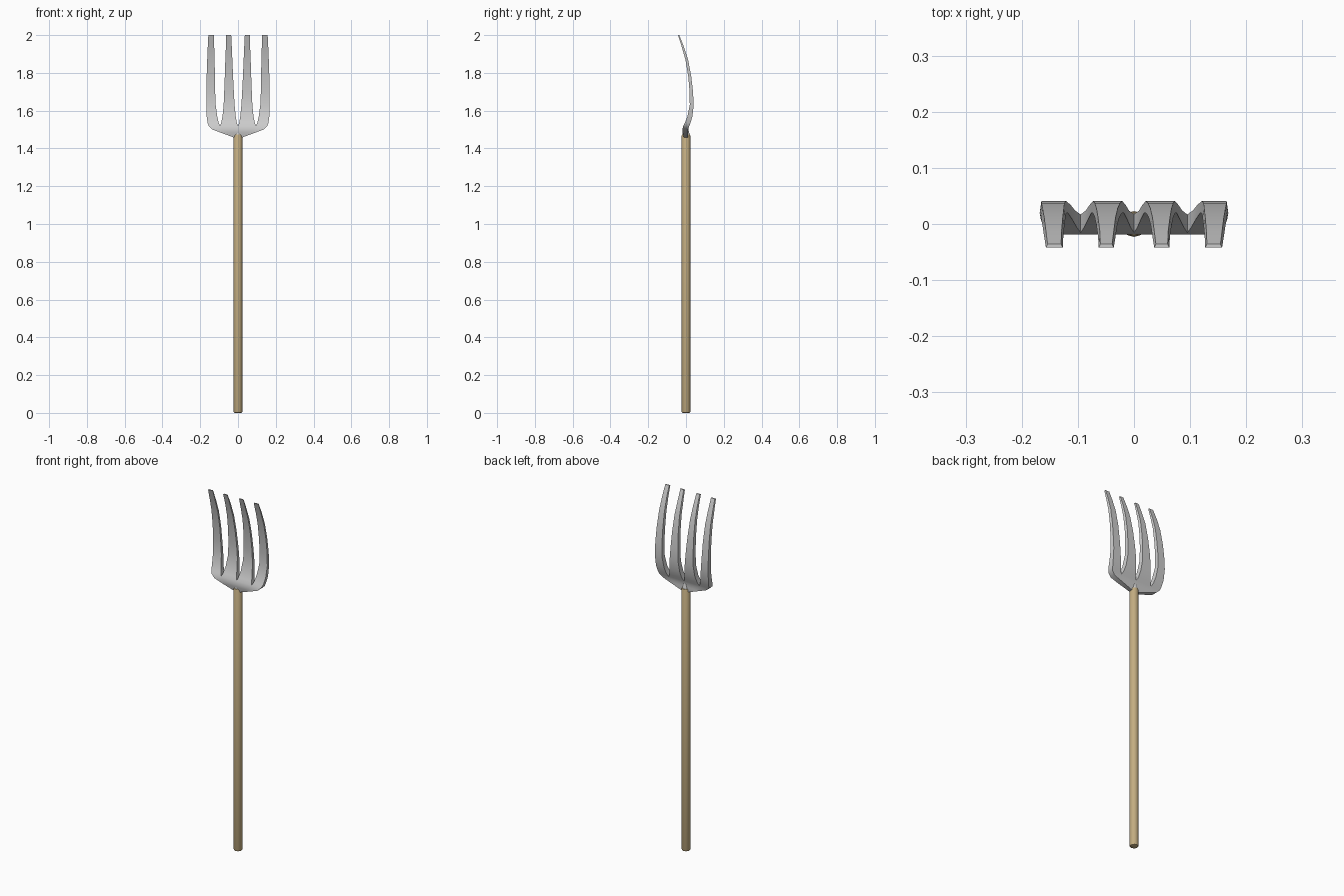
import bpy, bmesh

if "Cube" in bpy.data.objects:
    bpy.data.objects.remove(bpy.data.objects["Cube"])

# Wooden handle: round pole with softened ends
bpy.ops.mesh.primitive_cylinder_add(vertices=12, radius=0.023, depth=1.475, location=(0, 0, 0.7375))
handle = bpy.context.object
handle.name = "handle"
bm = bmesh.new()
bm.from_mesh(handle.data)
rims = [e for e in bm.edges if abs(e.verts[0].co.z - e.verts[1].co.z) < 1e-5]
bmesh.ops.bevel(bm, geom=rims, offset=0.007, segments=2, affect='EDGES', profile=0.5)
bm.to_mesh(handle.data)
bm.free()
wood = bpy.data.materials.new("wood")
wood.diffuse_color = (0.55, 0.42, 0.22, 1)
wood.use_nodes = True
wood.node_tree.nodes["Principled BSDF"].inputs["Base Color"].default_value = wood.diffuse_color
handle.data.materials.append(wood)
bpy.ops.object.shade_smooth_by_angle(angle=0.7)

# Fork head, right half: z, inner tine left/right, outer tine left/right, front y, back y
rows = [
    (2.000, .036, .063, .127, .157, -.042, -.036),
    (1.940, .033, .064, .126, .160, -.023, -.012),
    (1.870, .030, .067, .124, .163, -.003, .011),
    (1.780, .026, .070, .122, .166, .012, .028),
    (1.700, .022, .073, .121, .168, .019, .037),
    (1.630, .018, .076, .118, .168, .020, .041),
    (1.570, .012, .082, .110, .166, .008, .034),
    (1.535, .006, .089, .102, .161, -.006, .024),
    (1.518, .000, .095, .095, .154, -.015, .017),
    (1.500, .000, .080, .080, .135, -.019, .011),
    (1.485, .000, .055, .055, .095, -.018, .011),
    (1.458, .000, .013, .013, .022, -.011, .010),
]
bm = bmesh.new()
made, pair = {}, {}


def vert(i, k):
    z, *xs, yf, yb = rows[i]
    key = (round(xs[k], 4), i)
    if key not in made:
        v = bm.verts.new((xs[k], yf, z))
        # back is slightly narrower along the tines
        inset = 0.003 * (1, -1, 1, -1)[k] if i < 8 else 0
        pair[v] = bm.verts.new((xs[k] + inset, yb, z))
        made[key] = v
    return made[key]


front = []
for i in range(len(rows) - 1):
    for k in (0, 2):
        front.append(bm.faces.new([vert(i, k), vert(i + 1, k), vert(i + 1, k + 1), vert(i, k + 1)]))

# Walls around the outline (left open on the mirror plane), then the back
border = [l for f in front for l in f.loops if len(l.edge.link_faces) == 1]
walls = [(l.vert, l.link_loop_next.vert) for l in border]
for a, b in walls:
    if a.co.x > 1e-5 or b.co.x > 1e-5:
        bm.faces.new([b, a, pair[a], pair[b]])
for f in front:
    bm.faces.new([pair[v] for v in reversed(f.verts)])

# Mirror to the left half
geom = bm.verts[:] + bm.edges[:] + bm.faces[:]
bmesh.ops.mirror(bm, geom=geom, axis='X', merge_dist=1e-4)
bmesh.ops.remove_doubles(bm, verts=bm.verts[:], dist=1e-4)
bmesh.ops.recalc_face_normals(bm, faces=bm.faces[:])
mesh = bpy.data.meshes.new("fork_head")
bm.to_mesh(mesh)
bm.free()
head = bpy.data.objects.new("fork_head", mesh)
bpy.context.collection.objects.link(head)
bpy.ops.object.select_all(action='DESELECT')
head.select_set(True)
bpy.context.view_layer.objects.active = head
bpy.ops.object.shade_smooth_by_angle(angle=0.7)

# Tang: tapered socket joining handle and head
bpy.ops.mesh.primitive_cone_add(vertices=12, radius1=0.021, radius2=0.010, depth=0.045, location=(0, 0, 1.4875))
bpy.context.object.name = "tang"
bpy.ops.object.shade_smooth_by_angle(angle=0.7)
